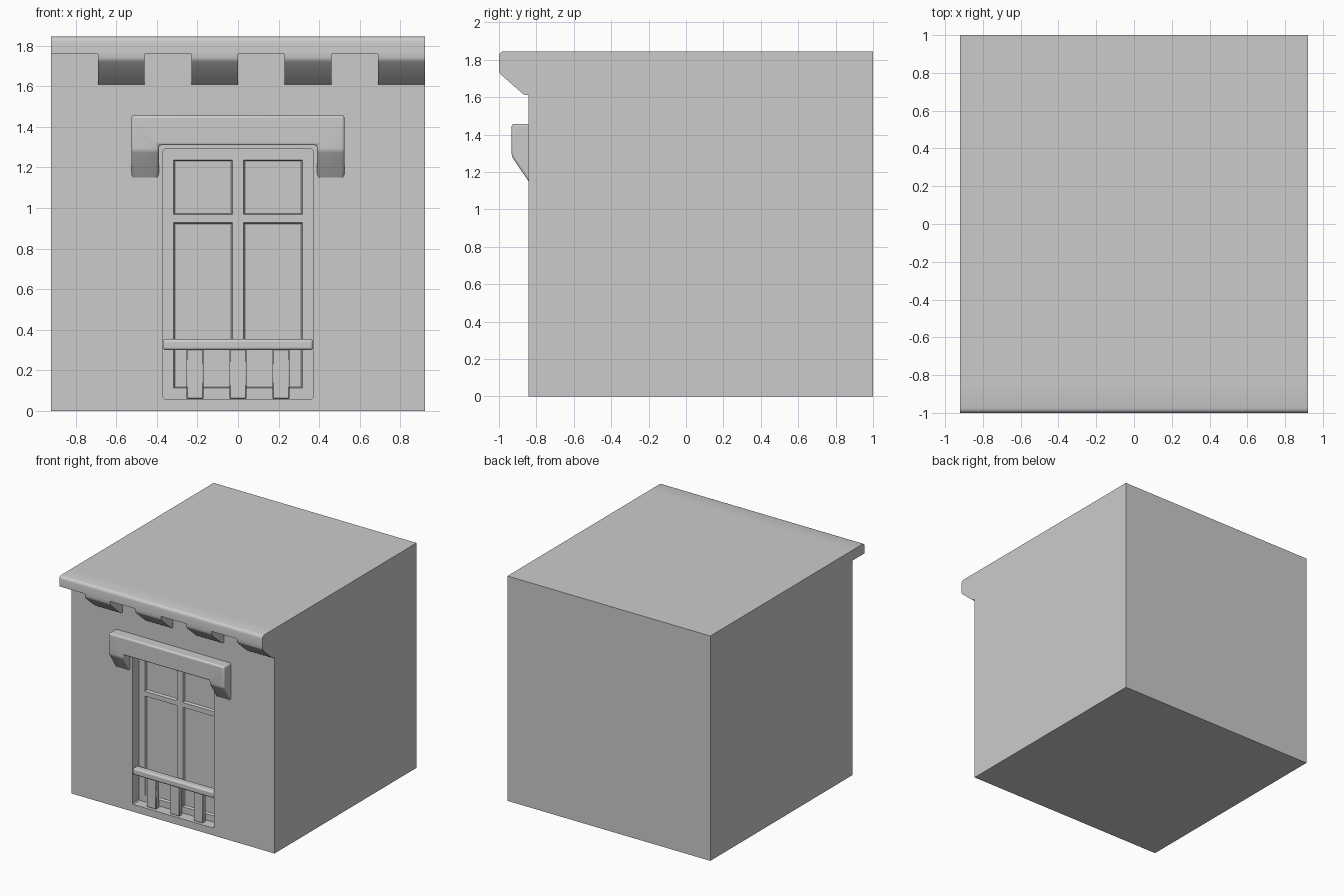
import bpy, bmesh
from mathutils import Vector

if "Cube" in bpy.data.objects:
    bpy.data.objects.remove(bpy.data.objects["Cube"])


def finish(name, bm, bevel=0, segments=3, smooth=True):
    bmesh.ops.recalc_face_normals(bm, faces=bm.faces[:])
    me = bpy.data.meshes.new(name)
    bm.to_mesh(me)
    bm.free()
    ob = bpy.data.objects.new(name, me)
    bpy.context.collection.objects.link(ob)
    bpy.ops.object.select_all(action='DESELECT')
    ob.select_set(True)
    bpy.context.view_layer.objects.active = ob
    if smooth:
        bpy.ops.object.shade_smooth_by_angle(angle=0.7)
    if bevel:
        mod = ob.modifiers.new("bevel", 'BEVEL')
        mod.width, mod.segments, mod.limit_method = bevel, segments, 'ANGLE'
    return ob


def add_prism(bm, points, offset):
    face = bm.faces.new([bm.verts.new(p) for p in points])
    moved = bmesh.ops.extrude_face_region(bm, geom=[face])["geom"]
    bmesh.ops.translate(bm, vec=Vector(offset),
                        verts=[g for g in moved if isinstance(g, bmesh.types.BMVert)])


def add_box(bm, x0, x1, y0, y1, z0, z1):
    add_prism(bm, [(x0, y0, z0), (x1, y0, z0), (x1, y0, z1), (x0, y0, z1)], (0, y1 - y0, 0))


def box(name, *dims, **kw):
    bm = bmesh.new()
    add_box(bm, *dims)
    return finish(name, bm, **kw)


def cut(target, cutter):
    mod = target.modifiers.new("cut", 'BOOLEAN')
    mod.object, mod.operation, mod.solver = cutter, 'DIFFERENCE', 'EXACT'
    cutter.hide_render = True
    cutter.hide_set(True)


W, WALL, TOP = 0.921, -0.842, 1.845

# Main building block with the window recess
body = box("building_block", -W, W, WALL, 1.0, 0, TOP, smooth=False)
bm = bmesh.new()
hw, r, zb, zt = 0.37, 0.008, 0.06, 1.29
outline = [(-hw + r, zb), (hw - r, zb), (hw, zb + r), (hw, zt - r),
           (hw - r, zt), (-hw + r, zt), (-hw, zt - r), (-hw, zb + r)]
add_prism(bm, [(x, WALL - 0.1, z) for x, z in outline], (0, 0.21, 0))
cut(body, finish("recess_cutter", bm, smooth=False))

# Cornice strip across the front edge of the roof
strip = [(WALL, TOP), (-0.975, TOP), (-0.989, 1.841), (-0.997, 1.833), (-1, 1.82),
         (-1, 1.76), (WALL, 1.76)]
bm = bmesh.new()
add_prism(bm, [(-W, y, z) for y, z in strip], (2 * W, 0, 0))
finish("cornice", bm)

# Sloped corbels under the cornice
corbel = [(WALL, 1.765), (-1, 1.765), (-1, 1.742), (-0.997, 1.731), (-0.989, 1.72),
          (-0.878, 1.622), (-0.866, 1.614), (-0.855, 1.61), (WALL, 1.61)]
step = 2 * W / 8
for i in range(4):
    bm = bmesh.new()
    x = -W + step * (2 * i + 1)
    add_prism(bm, [(x, y, z) for y, z in corbel], (step, 0, 0))
    finish(f"corbel_{i + 1}", bm)

# Window hood: U shape with legs cut back towards the wall
hood = [(-0.525, 1.0), (-0.39, 1.0), (-0.39, 1.31), (0.39, 1.31),
        (0.39, 1.0), (0.525, 1.0), (0.525, 1.457), (-0.525, 1.457)]
bm = bmesh.new()
add_prism(bm, [(x, -0.932, z) for x, z in hood], (0, 0.14, 0))
cutres = bmesh.ops.bisect_plane(bm, geom=bm.verts[:] + bm.edges[:] + bm.faces[:],
                                plane_co=(0, -0.932, 1.283), plane_no=(0, -0.133, -0.09),
                                clear_outer=True)
bmesh.ops.holes_fill(bm, edges=bm.edges[:], sides=0)
finish("window_hood", bm, bevel=0.014)

# Window sash with four panes sunk by tapered cutters
sash = box("window_sash", -hw, hw, -0.755, -0.72, zb, zt, smooth=False)
bm = bmesh.new()
for x0, x1 in ((-0.317, -0.027), (0.027, 0.317)):
    for z0, z1 in ((0.112, 0.928), (0.967, 1.238)):
        front = [(x0, -0.755, z0), (x1, -0.755, z0), (x1, -0.755, z1), (x0, -0.755, z1)]
        add_prism(bm, front, (0, 0.02, 0))
        t = 0.007
        for v in bm.verts[-8:] if hasattr(bm.verts, "ensure_lookup_table") and not bm.verts.ensure_lookup_table() else []:
            if v.co.y > -0.74:
                v.co.x += t if v.co.x < (x0 + x1) / 2 else -t
                v.co.z += t if v.co.z < (z0 + z1) / 2 else -t
            else:
                v.co.y -= 0.001
cut(sash, finish("pane_cutter", bm, smooth=False))

# Railing in front of the window
box("hand_rail", -hw, hw, WALL + 0.002, -0.775, 0.30, 0.355, bevel=0.014)
for i, x in enumerate((-0.212, 0, 0.212)):
    box(f"baluster_{i + 1}", x - 0.042, x + 0.042, -0.82, -0.78, zb, 0.31, bevel=0.004, segments=1)
